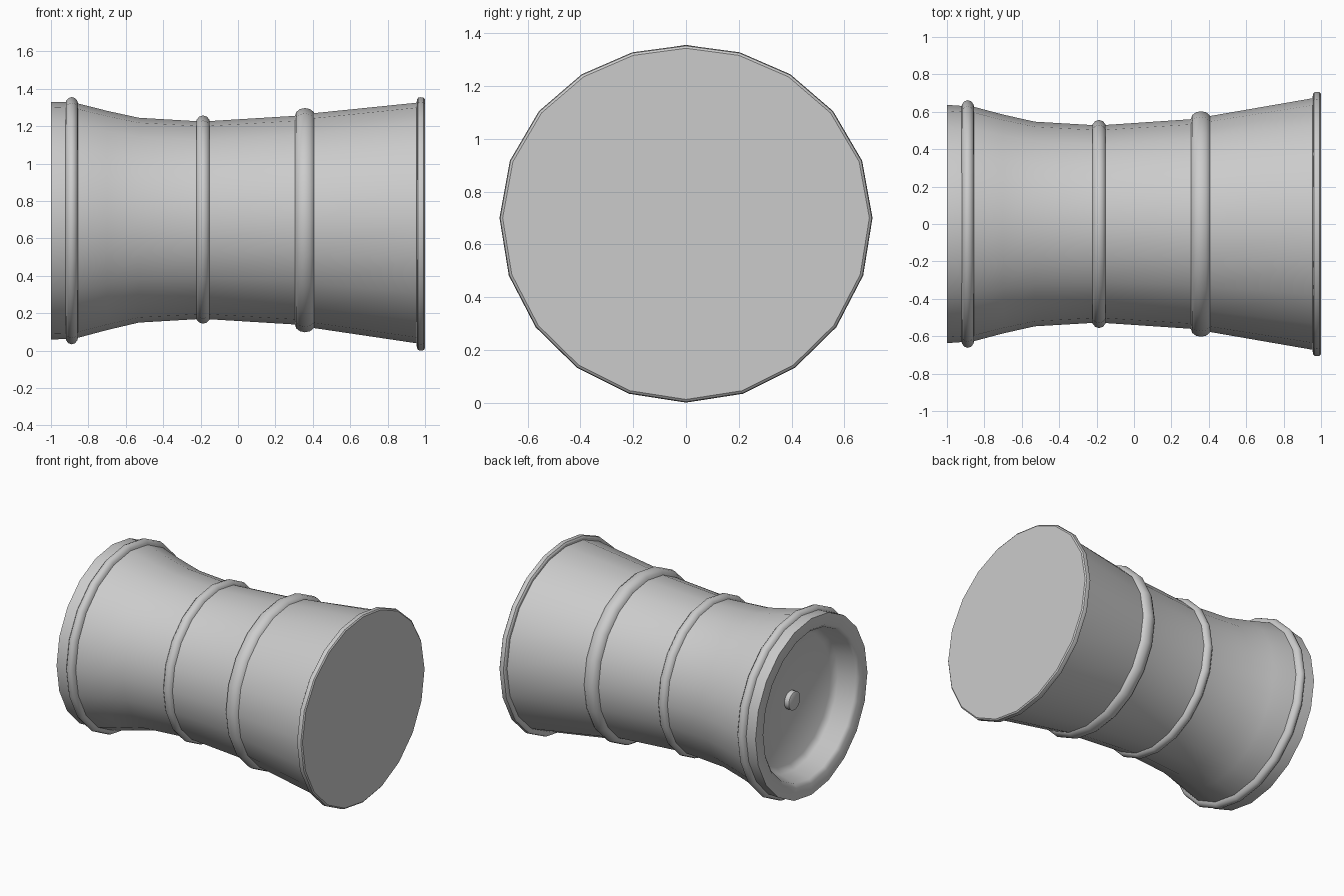
import bpy, bmesh, math

if "Cube" in bpy.data.objects:
    bpy.data.objects.remove(bpy.data.objects["Cube"])

SIDES = 20
CZ = 0.70


def section(bm, x, up, side, down):
    """One 20-sided, slightly egg-shaped loop around the x axis."""
    loop = []
    for i in range(SIDES):
        a = 2 * math.pi * i / SIDES
        end = up if math.cos(a) >= 0 else down
        r = end + (side - end) * math.sin(a) ** 2
        loop.append(bm.verts.new((x, r * math.sin(a), CZ + r * math.cos(a))))
    return loop


def loft(name, stations, caps=(), angle=35):
    """Skin a row of sections; caps lists the section indices to fill."""
    bm = bmesh.new()
    loops = [section(bm, *s) for s in stations]
    for a, b in zip(loops, loops[1:]):
        for i in range(SIDES):
            j = (i + 1) % SIDES
            bm.faces.new((a[i], b[i], b[j], a[j]))
    for c in caps:
        bm.faces.new(loops[c])
    bmesh.ops.recalc_face_normals(bm, faces=bm.faces)
    mesh = bpy.data.meshes.new(name)
    bm.to_mesh(mesh)
    bm.free()
    obj = bpy.data.objects.new(name, mesh)
    bpy.context.collection.objects.link(obj)
    bpy.ops.object.select_all(action='DESELECT')
    obj.select_set(True)
    bpy.context.view_layer.objects.active = obj
    bpy.ops.object.shade_smooth_by_angle(angle=math.radians(angle))
    return obj


def hoop(name, x, half_width, height, radii):
    """Half-round band running around the body."""
    stations = []
    for k in range(7):
        t = math.pi * k / 6
        drop = height * (math.sin(t) - 1)
        stations.append((x - half_width * math.cos(t), *(r + drop for r in radii)))
    return loft(name, stations, angle=60)


# Waisted body with a broad lip and a shallow dished recess at the open end
loft("body", [
    (-0.83, 0.46, 0.46, 0.46),
    (-0.86, 0.50, 0.50, 0.50),
    (-0.98, 0.53, 0.53, 0.53),
    (-1.00, 0.55, 0.55, 0.555),
    (-1.00, 0.63, 0.637, 0.64),
    (-0.90, 0.628, 0.63, 0.638),
    (-0.85, 0.62, 0.625, 0.63),
    (-0.70, 0.582, 0.585, 0.59),
    (-0.53, 0.545, 0.547, 0.55),
    (-0.19, 0.525, 0.527, 0.53),
    (0.30, 0.555, 0.56, 0.56),
    (0.41, 0.57, 0.578, 0.58),
    (0.97, 0.627, 0.675, 0.663),
], caps=(0,), angle=60)

# Hoops
for name, x, w, radii in (
        ("rim_hoop", -0.889, 0.035, (0.656, 0.662, 0.666)),
        ("waist_hoop", -0.187, 0.039, (0.557, 0.556, 0.556)),
        ("lower_hoop", 0.358, 0.054, (0.597, 0.603, 0.602))):
    hoop(name, x, w, 0.042, radii)

# Rounded flange with the flat closed end
edge = (0.655, 0.707, 0.70)
loft("end_flange",
     [(x, *(r - d for r in edge)) for x, d in (
         (0.955, 0.04), (0.956, 0.014), (0.963, 0.003), (0.978, 0.0),
         (0.993, 0.003), (1.0, 0.012))],
     caps=(-1,), angle=30)

# Small knob in the middle of the recessed floor
loft("floor_knob",
     [(x, r, r, r) for x, r in (
         (-0.83, 0.065), (-0.865, 0.065), (-0.87, 0.055))],
     caps=(-1,), angle=40)
